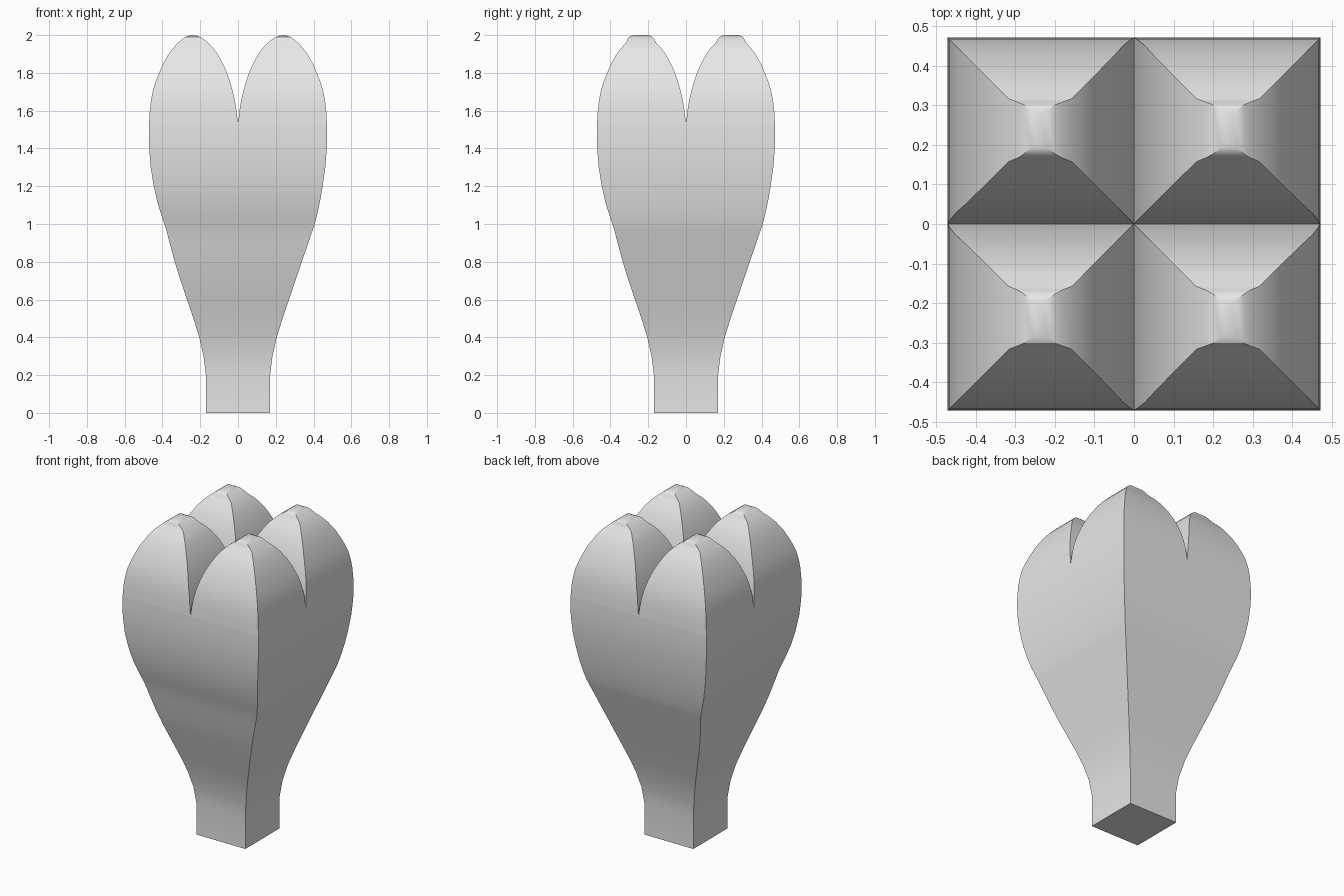
import bpy, bmesh, math

cube = bpy.data.objects.get("Cube")
if cube:
    bpy.data.objects.remove(cube, do_unlink=True)

# Stem and bulb: height, half width, inset of the -x and -y sides
BODY = [(0, .17, 0), (.2, .17, 0), (.3, .182, 0), (.4, .205, 0), (.5, .236, 0),
        (.6, .27, 0), (.7, .304, 0), (.8, .338, .003), (.9, .372, .01),
        (.97, .396, .016), (1.0, .406, .016), (1.06, .421, .011), (1.12, .434, .006),
        (1.2, .448, .002), (1.3, .462, 0), (1.4, .47, 0), (1.47, .472, 0), (1.53, .471, 0)]

# Lobes: height, inner and outer reach along x
LOBE = [(1.53, 0, .471), (1.6, .008, .467), (1.65, .016, .461), (1.7, .027, .452),
        (1.75, .041, .437), (1.8, .058, .418), (1.85, .08, .396), (1.9, .108, .367),
        (1.93, .13, .345), (1.96, .158, .317), (1.98, .183, .293),
        (1.99, .2, .279), (1.997, .22, .259), (2.0, .236, .244)]

bm = bmesh.new()


def ring(x0, x1, y0, y1, z):
    return [bm.verts.new(p) for p in ((x0, y0, z), (x1, y0, z), (x1, y1, z), (x0, y1, z))]


def loft(rings):
    for a, b in zip(rings, rings[1:]):
        for i in range(4):
            j = (i + 1) % 4
            bm.faces.new((a[i], a[j], b[j], b[i]))


# Square stem flaring into the bulb
body = [ring(d - w, w, d - w, w, z) for z, w, d in BODY]
loft(body)
bm.faces.new(body[0][::-1])

# Four rounded lobes, slightly broader across the tip along y
for sx in (-1, 1):
    for sy in (-1, 1):
        rings = []
        for z, a, b in LOBE:
            flat = .03 * max(0, (z - 1.96) / .04)
            x0, x1 = sorted((sx * a, sx * b))
            y0, y1 = sorted((sy * (a - flat), sy * (b + flat)))
            rings.append(ring(x0, x1, y0, y1, z))
        loft(rings)
        bm.faces.new(rings[-1])

bmesh.ops.remove_doubles(bm, verts=bm.verts, dist=1e-4)
bmesh.ops.recalc_face_normals(bm, faces=bm.faces)
mesh = bpy.data.meshes.new("lobed_bulb")
bm.to_mesh(mesh)
bm.free()

# Plain grey material
mat = bpy.data.materials.new("light_grey")
mat.use_nodes = True
grey = (.8, .8, .8, 1)
mat.diffuse_color = grey
mat.node_tree.nodes["Principled BSDF"].inputs["Base Color"].default_value = grey
mesh.materials.append(mat)

bulb = bpy.data.objects.new("lobed_bulb", mesh)
bpy.context.collection.objects.link(bulb)
bpy.ops.object.select_all(action='DESELECT')
bulb.select_set(True)
bpy.context.view_layer.objects.active = bulb
bpy.ops.object.shade_smooth_by_angle(angle=math.radians(30))
